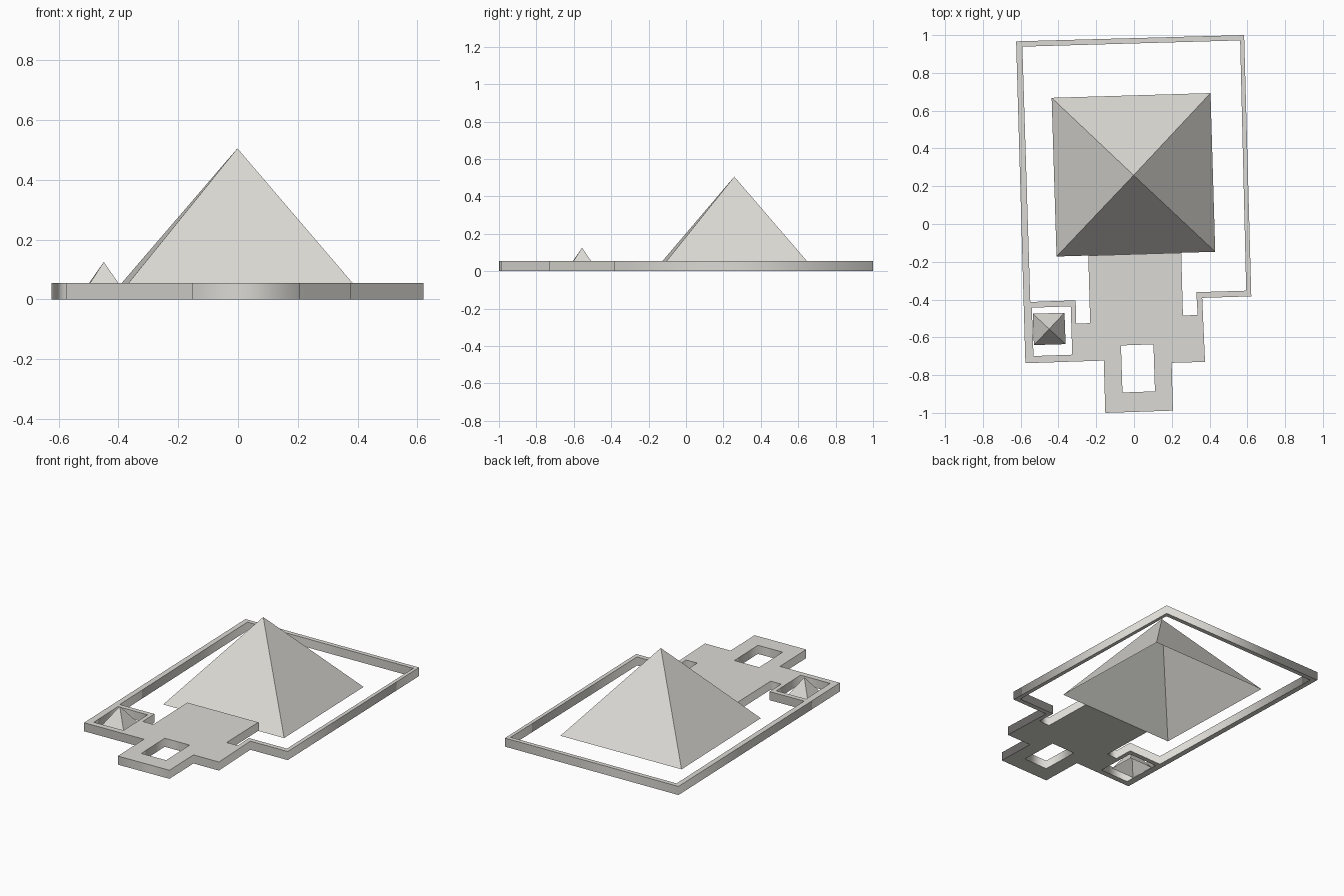
import bpy, bmesh

if "Cube" in bpy.data.objects:
    bpy.data.objects.remove(bpy.data.objects["Cube"])

stone = bpy.data.materials.new("pale stone")
stone.diffuse_color = (0.71, 0.70, 0.66, 1)
stone.use_nodes = True
stone.node_tree.nodes["Principled BSDF"].inputs["Base Color"].default_value = stone.diffuse_color

WALL_H = 0.055


def link(name, data):
    obj = bpy.data.objects.new(name, data)
    bpy.context.collection.objects.link(obj)
    data.materials.append(stone)
    return obj


def slab(name, loops, height):
    """Closed plan outline with holes, extruded up from the ground."""
    curve = bpy.data.curves.new(name, 'CURVE')
    curve.dimensions = '2D'
    curve.fill_mode = 'BOTH'
    curve.extrude = height / 2
    for pts in loops:
        s = curve.splines.new('POLY')
        s.points.add(len(pts) - 1)
        for p, (x, y) in zip(s.points, pts):
            p.co = (x, y, 0, 1)
        s.use_cyclic_u = True
    obj = link(name, curve)
    obj.location.z = height / 2
    bpy.ops.object.select_all(action='DESELECT')
    obj.select_set(True)
    bpy.context.view_layer.objects.active = obj
    bpy.ops.object.convert(target='MESH')
    # weld the caps to the sides and merge the cap triangles
    bm = bmesh.new()
    bm.from_mesh(obj.data)
    bmesh.ops.remove_doubles(bm, verts=bm.verts, dist=1e-4)
    bmesh.ops.recalc_face_normals(bm, faces=bm.faces)
    bm.to_mesh(obj.data)
    bm.free()
    return obj


def pyramid(name, base, apex):
    """Hollow pyramid, open underneath; base runs counter-clockwise."""
    bm = bmesh.new()
    ring = [bm.verts.new((x, y, 0)) for x, y in base]
    top = bm.verts.new(apex)
    for i in range(4):
        bm.faces.new((ring[i], ring[(i + 1) % 4], top))
    mesh = bpy.data.meshes.new(name)
    bm.to_mesh(mesh)
    bm.free()
    return link(name, mesh)


# Enclosure wall and temple platform in one plan
outer = [(-0.624, 0.967), (0.583, 1.0), (0.621, -0.383), (0.361, -0.391),
         (0.376, -0.73), (0.199, -0.735), (0.206, -0.988), (-0.152, -1.0),
         (-0.16, -0.723), (-0.575, -0.737)]
main_court = [(-0.591, 0.939), (0.562, 0.972), (0.594, -0.353), (0.33, -0.361),
              (0.337, -0.481), (0.259, -0.485), (0.25, -0.152), (-0.242, -0.167),
              (-0.232, -0.525), (-0.306, -0.527), (-0.309, -0.404), (-0.549, -0.413)]
small_court = [(-0.541, -0.443), (-0.335, -0.436), (-0.327, -0.692), (-0.532, -0.699)]
temple_court = [(-0.069, -0.643), (0.103, -0.637), (0.111, -0.886), (-0.061, -0.892)]
slab("enclosure_wall_and_temple", [outer, main_court, small_court, temple_court], WALL_H)

# Pyramids
pyramid("main_pyramid",
        [(-0.41, -0.172), (0.43, -0.147), (0.405, 0.693), (-0.436, 0.668)],
        (-0.002, 0.258, 0.505))
pyramid("small_pyramid",
        [(-0.53, -0.641), (-0.362, -0.636), (-0.368, -0.47), (-0.536, -0.475)],
        (-0.449, -0.556, 0.125))
